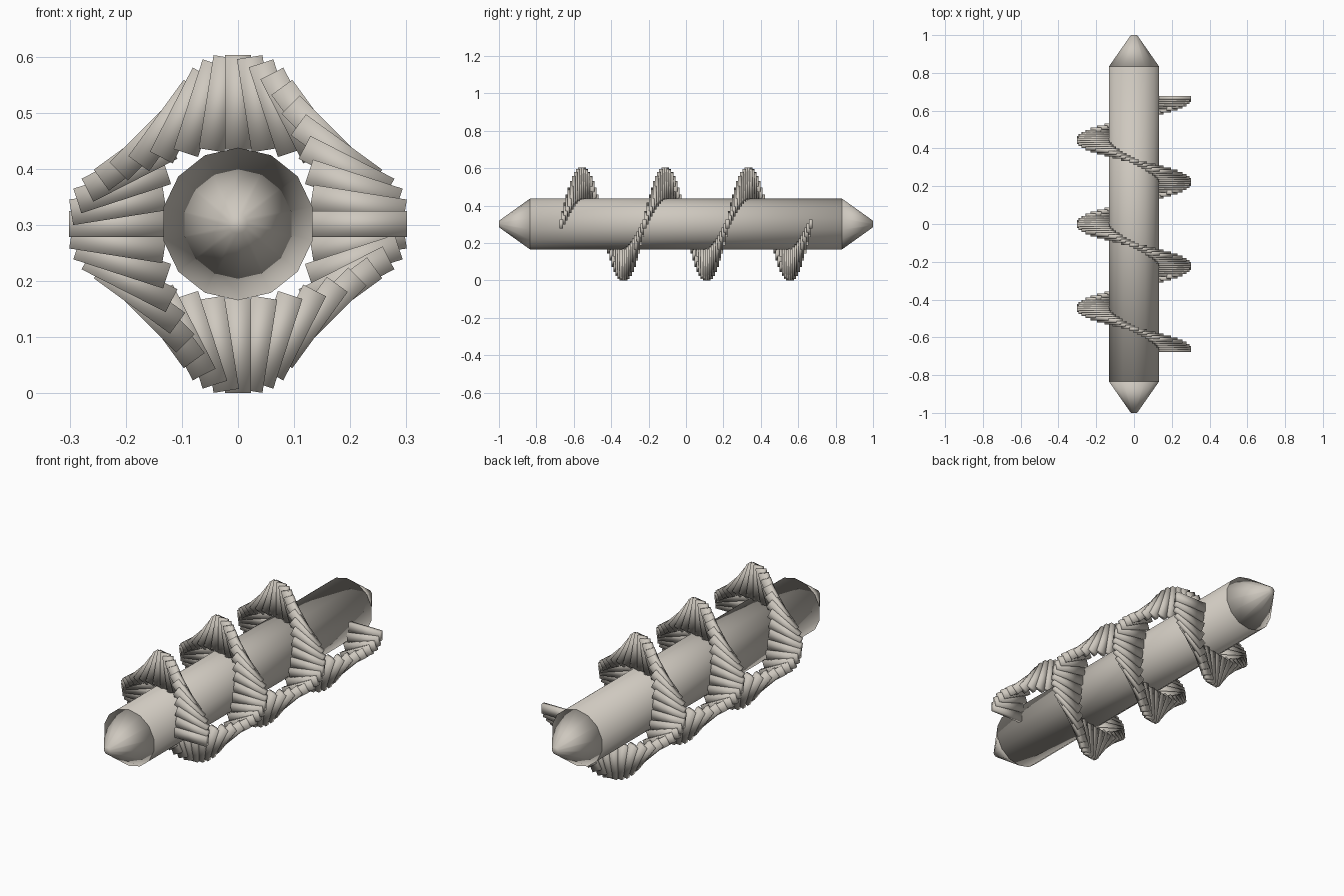
import bpy, bmesh, math
from mathutils import Matrix, Vector

if "Cube" in bpy.data.objects:
    bpy.data.objects.remove(bpy.data.objects["Cube"])

ZC = 0.302       # height of the screw axis
SIDES = 14
R = 0.136

# Warm grey metal
metal = bpy.data.materials.new("warm_grey_metal")
metal.diffuse_color = (0.62, 0.58, 0.52, 1)
metal.use_nodes = True
metal.node_tree.nodes["Principled BSDF"].inputs["Base Color"].default_value = metal.diffuse_color


def finish(name, bm):
    """Make a fully smooth-shaded object from a bmesh."""
    bmesh.ops.recalc_face_normals(bm, faces=bm.faces)
    for f in bm.faces:
        f.smooth = True
    mesh = bpy.data.meshes.new(name)
    bm.to_mesh(mesh)
    bm.free()
    mesh.materials.append(metal)
    ob = bpy.data.objects.new(name, mesh)
    bpy.context.collection.objects.link(ob)
    return ob


def lathe(name, profile):
    """Revolve (y, radius) pairs around the long axis, with end caps."""
    bm = bmesh.new()
    rings = []
    for y, r in profile:
        rings.append([bm.verts.new((r * math.sin(math.tau * k / SIDES), y,
                                    ZC + r * math.cos(math.tau * k / SIDES)))
                      for k in range(SIDES)])
    for a, b in zip(rings, rings[1:]):
        for k in range(SIDES):
            n = (k + 1) % SIDES
            bm.faces.new((a[k], a[n], b[n], b[k]))
    bm.faces.new(rings[0])
    bm.faces.new(rings[-1])
    return finish(name, bm)


# Shaft and its two pointed ends
lathe("shaft", [(-0.834, R), (0.834, R)])
lathe("front_tip", [(-1.0, 0.017), (-0.834, R)])
lathe("back_tip", [(0.834, R), (1.0, 0.017)])

# Screw flight: three turns of small slats, each counter-rotated to its
# position so the slats are radial on the axes and tangential in between
TURNS, COUNT = 3, 120
bm = bmesh.new()
for i in range(COUNT + 1):
    t = i / COUNT
    ang = math.tau * TURNS * t
    pos = Vector((0.217 * math.cos(ang), -0.6667 + 1.3333 * t,
                  ZC + 0.217 * math.sin(ang)))
    m = (Matrix.Translation(pos) @ Matrix.Rotation(ang, 4, 'Y')
         @ Matrix.Diagonal((0.168, 0.02, 0.046, 1)))
    bmesh.ops.create_cube(bm, size=1, matrix=m)
finish("screw_flight", bm)
